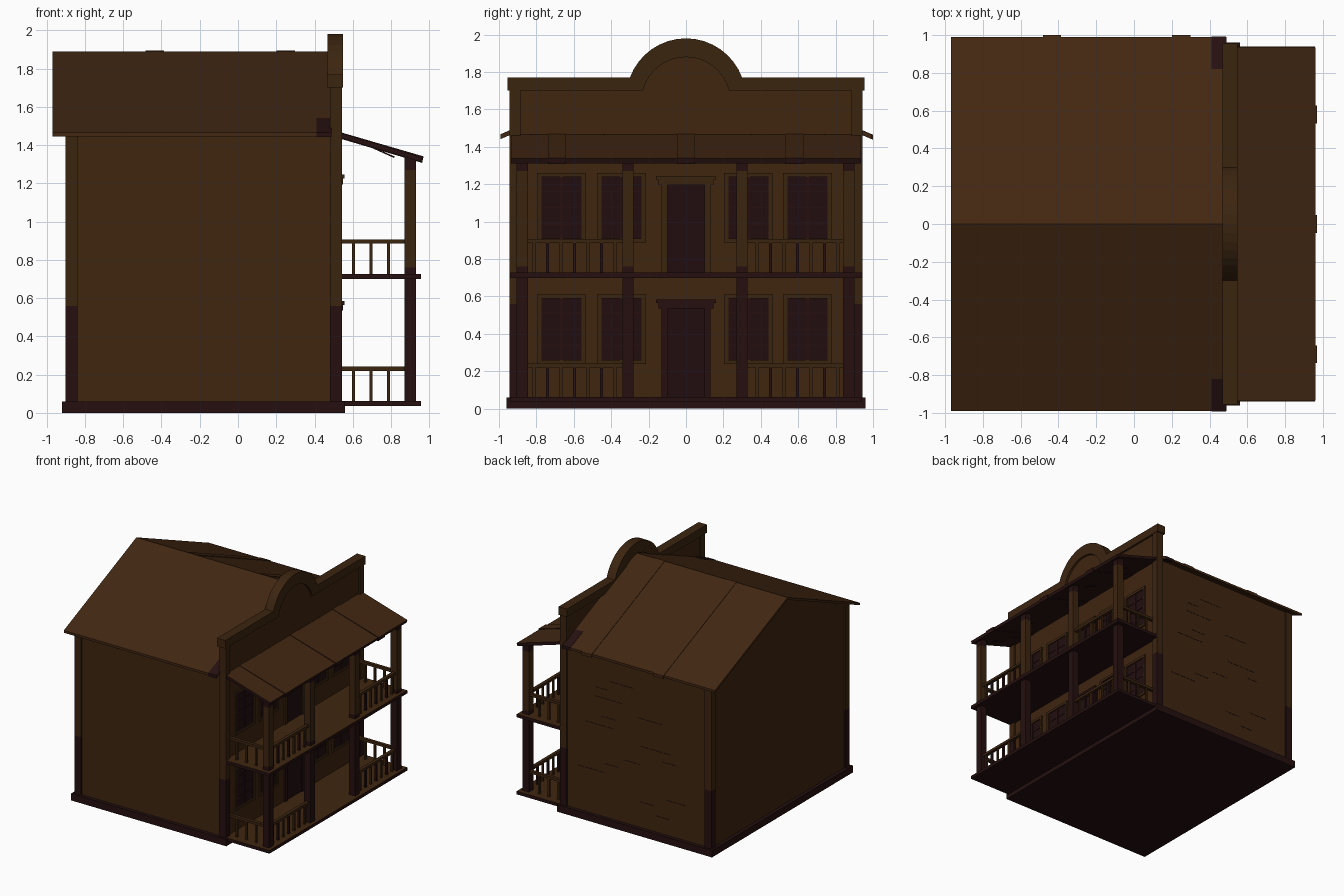
import bpy
import bmesh
import math
import random
from mathutils import Vector

default_cube = bpy.data.objects.get("Cube")
if default_cube:
    bpy.data.objects.remove(default_cube, do_unlink=True)


def make_material(name, red, green, blue):
    material = bpy.data.materials.new(name)
    material.use_nodes = True
    colour = (red, green, blue, 1.0)
    material.diffuse_color = colour
    shader = next(n for n in material.node_tree.nodes if n.type == "BSDF_PRINCIPLED")
    shader.inputs["Base Color"].default_value = colour
    shader.inputs["Roughness"].default_value = 0.9
    return material


wall_brown = make_material("wall brown", 0.05, 0.019, 0.005)
roof_brown = make_material("roof brown", 0.054, 0.02, 0.006)
trim_brown = make_material("trim brown", 0.044, 0.018, 0.005)
dark_wood = make_material("dark wood", 0.019, 0.005, 0.005)
pane_dark = make_material("pane dark", 0.015, 0.004, 0.005)


def finish(name, bm, *materials):
    bmesh.ops.recalc_face_normals(bm, faces=bm.faces[:])
    mesh = bpy.data.meshes.new(name)
    bm.to_mesh(mesh)
    bm.free()
    for material in materials:
        mesh.materials.append(material)
    obj = bpy.data.objects.new(name, mesh)
    bpy.context.scene.collection.objects.link(obj)
    return obj


def box(name, xs, ys, zs, material):
    """Box between pairs of bounds."""
    bm = bmesh.new()
    bmesh.ops.create_cube(bm, size=1)
    for vert in bm.verts:
        for axis, pair in enumerate((xs, ys, zs)):
            vert.co[axis] = max(pair) if vert.co[axis] > 0 else min(pair)
    return finish(name, bm, material)


def extrude(name, points, start, depth, *materials):
    """Extrude a 3D outline from a start offset along a depth vector."""
    bm = bmesh.new()
    face = bm.faces.new([bm.verts.new(Vector(p) + Vector(start)) for p in points])
    result = bmesh.ops.extrude_face_region(bm, geom=[face])
    moved = [v for v in result["geom"] if isinstance(v, bmesh.types.BMVert)]
    bmesh.ops.translate(bm, verts=moved, vec=Vector(depth))
    return finish(name, bm, *materials)


def span(centre, half):
    return (centre - half, centre + half)


# Main building with gable
HALF = 0.93
EAVE, RIDGE = 1.455, 1.875
gable = [(0, -HALF, 0.03), (0, HALF, 0.03), (0, HALF, EAVE),
         (0, 0, RIDGE), (0, -HALF, EAVE)]
extrude("main_walls", gable, (-0.89, 0, 0), (1.38, 0, 0), wall_brown)
box("foundation", (-0.92, 0.56), span(0, 0.96), (0, 0.06), dark_wood)

# Corner boards, weathered dark at the foot
for side in (-1, 1):
    for x, top in ((-0.87, EAVE), (0.512, 1.72)):
        ys = (side * 0.885, side * 0.943)
        box("corner_board_foot", span(x, 0.032), ys, (0.05, 0.56), dark_wood)
        box("corner_board", span(x, 0.032), ys, (0.56, top), trim_brown)


# Gable roof: slabs, raised boards and worn corners
def roof_strip(name, side, xs, lift, thick, reach, upper, material):
    def point(y, z):
        return (0, side * y, z + lift)
    slope = (1.89 - 1.465) / 0.99
    low_z = 1.89 - slope * reach
    high_z = 1.89 - slope * upper
    outline = [point(reach, low_z), point(upper, high_z),
               point(upper, high_z - thick), point(reach, low_z - thick)]
    return extrude(name, outline, (xs[0], 0, 0), (xs[1] - xs[0], 0, 0), material)


for side in (-1, 1):
    roof_strip("roof_slope", side, (-0.97, 0.49), 0, 0.02, 0.99, 0, roof_brown)
    roof_strip("worn_roof_corner", side, (0.41, 0.488), 0.003, 0.026, 0.992, 0.82, dark_wood)
for x in (-0.435, 0.25):
    roof_strip("raised_roof_board", 1, span(x, 0.048), 0.004, 0.026, 1.0, 0, roof_brown)


# False front with arched top
def arch_path(half, shoulder, spring, crown):
    rise = crown - shoulder
    radius = (spring ** 2 + rise ** 2) / (2 * rise)
    centre = crown - radius
    limit = math.asin(spring / radius)
    path = [(0, -half, shoulder)]
    for i in range(17):
        angle = limit * (i / 8 - 1)
        path.append((0, radius * math.sin(angle), centre + radius * math.cos(angle)))
    return path + [(0, half, shoulder)]


outer = arch_path(0.955, 1.77, 0.30, 1.98)
inner = arch_path(0.955, 1.70, 0.23, 1.88)
front = arch_path(0.94, 1.74, 0.27, 1.95)
extrude("false_front", [(0, -0.94, 0.05)] + front + [(0, 0.94, 0.05)],
        (0.485, 0, 0), (0.045, 0, 0), wall_brown)
extrude("arched_cornice", outer + inner[::-1], (0.468, 0, 0), (0.08, 0, 0), trim_brown)

# Porch decks, dark with lighter boards on top
WALL, EDGE = 0.53, 0.958
for low, high in ((0.035, 0.062), (0.70, 0.727)):
    deck = box("porch_deck", (WALL, EDGE), span(0, 0.94), (low, high), dark_wood)
    deck.data.materials.append(wall_brown)
    for face in deck.data.polygons:
        face.material_index = int(face.normal.z > 0.5)


# Porch roof and its raised boards
def porch_slope(name, ys, lift, extra, thick, material):
    outline = [(WALL, 0, 1.465 + lift), (0.962 + extra, 0, 1.337 + lift),
               (0.955 + extra, 0, 1.337 + lift - thick), (WALL, 0, 1.465 + lift - thick)]
    obj = extrude(name, outline, (0, ys[0], 0), (0, ys[1] - ys[0], 0), material, dark_wood)
    for face in obj.data.polygons:
        face.material_index = int(face.normal.z < 0.3)


porch_slope("porch_roof", span(0, 0.935), 0, 0, 0.025, roof_brown)
for y in (-0.69, 0, 0.58):
    porch_slope("raised_porch_board", span(y, 0.047), 0.004, 0.008, 0.034, roof_brown)
for y in (-0.83, -0.44, 0.35, 0.74):
    porch_slope("porch_roof_seam", span(y, 0.003), 0.002, -0.14, 0.006, dark_wood)

# Porch posts, dark below and at the head
for y in (-0.875, -0.31, 0.30, 0.87):
    for name, zs, material in (("post_foot", (0.04, 0.76), dark_wood),
                               ("post", (0.76, 1.27), trim_brown),
                               ("post_head", (1.27, 1.345), dark_wood)):
        box(name, span(0.90, 0.03), span(y, 0.03), zs, material)

# Railings on both floors: front bays and porch ends
BALUSTER = 0.008
for floor in (0.06, 0.725):
    rail = (floor + 0.16, floor + 0.182)
    for side in (-1, 1):
        box("front_rail", span(0.90, 0.014), (side * 0.33, side * 0.85), rail, trim_brown)
        box("end_rail", (WALL, 0.88), span(side * 0.875, 0.014), rail, trim_brown)
        for i in range(7):
            y = side * (0.38 + i * 0.072)
            box("front_baluster", span(0.90, BALUSTER), span(y, BALUSTER),
                (floor, rail[0]), dark_wood if i % 2 else trim_brown)
        for i in range(3):
            box("end_baluster", span(0.603 + i * 0.092, BALUSTER),
                span(side * 0.875, BALUSTER), (floor, rail[0]), trim_brown)


# Windows with two by four panes
def window(y, sill):
    head, half, rim = sill + 0.35, 0.115, 0.022
    box("window_pane", (0.52, 0.533), span(y, half), (sill, head), pane_dark)
    for side in (-1, 1):
        box("window_jamb", (0.52, 0.541), (y + side * (half - 0.008), y + side * (half + 0.014)),
            (sill, head), trim_brown)
    for z in (sill, head):
        box("window_trim", (0.52, 0.542), span(y, half + 0.016), span(z, rim / 2), trim_brown)
    box("window_mullion", (0.53, 0.538), span(y, 0.008), (sill, head), dark_wood)
    for i in range(1, 4):
        box("window_bar", (0.53, 0.537), span(y, half - 0.01),
            span(sill + i * 0.0875, 0.005), dark_wood)


# Doors with side casings and a stepped lintel
def door(floor, head):
    box("door_leaf", (0.52, 0.534), span(0, 0.10), (floor, head), pane_dark)
    for side in (-1, 1):
        box("door_casing", (0.52, 0.544), (side * 0.10, side * 0.132), (floor, head),
            dark_wood if floor < 0.5 else trim_brown)
    lintel = dark_wood if floor < 0.5 else trim_brown
    box("door_lintel", (0.52, 0.549), span(0, 0.148), (head, head + 0.03), lintel)
    box("door_lintel_cap", (0.52, 0.556), span(0, 0.16), (head + 0.03, head + 0.05), lintel)


for sill in (0.25, 0.90):
    for y in (-0.665, -0.345, 0.335, 0.65):
        window(y, sill)
door(0.06, 0.535)
door(0.725, 1.195)

# Thin cracks between side wall boards
random.seed(4)
for i in range(14):
    x, z = random.uniform(-0.7, 0.2), 0.2 + i * 0.08
    length = random.uniform(0.1, 0.3)
    box("board_crack", (x, x + length), (0.929, 0.932), span(z, 0.002), dark_wood)
